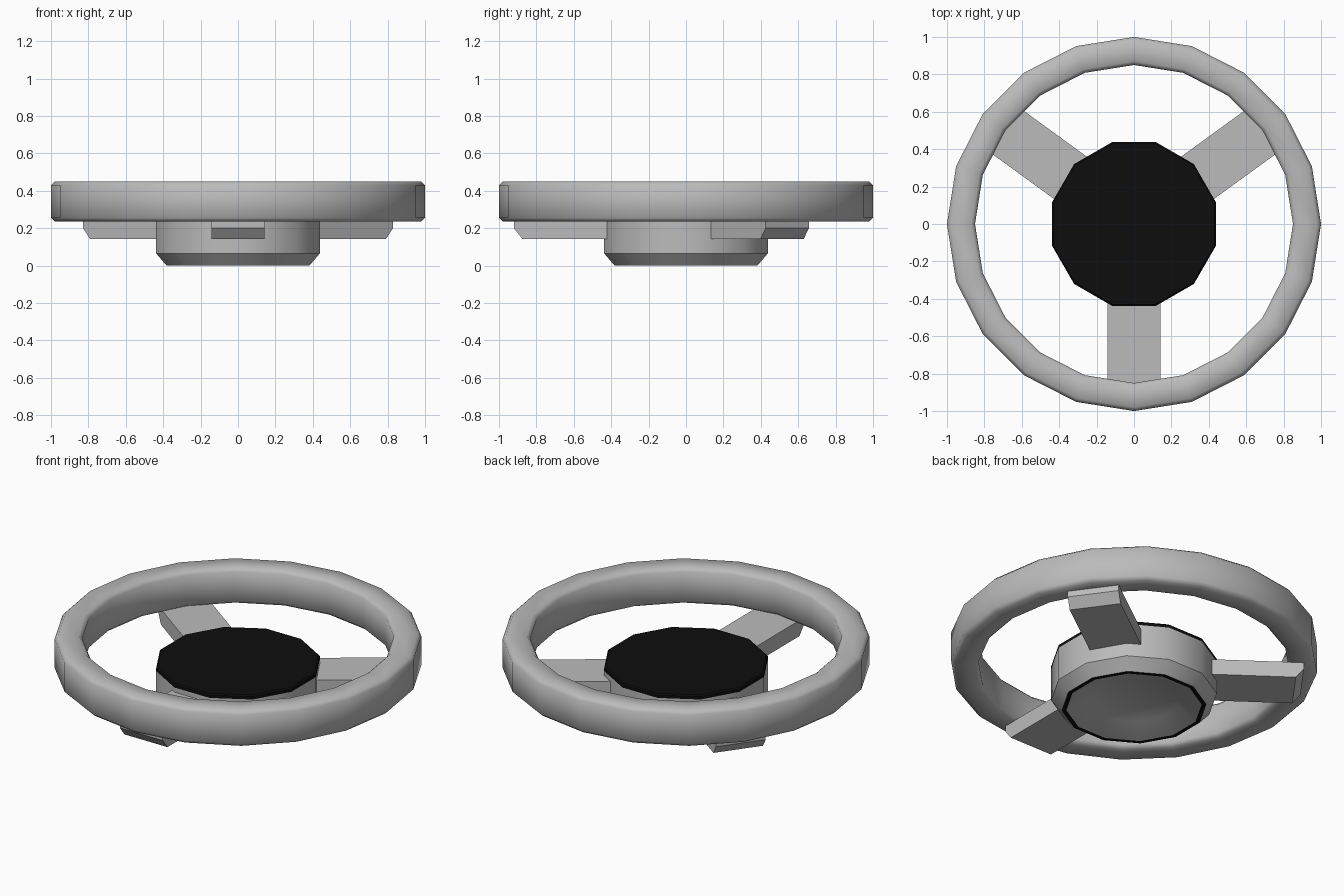
import bpy
import math
from mathutils import Matrix

cube = bpy.data.objects.get("Cube")
if cube:
    bpy.data.objects.remove(cube, do_unlink=True)


def make_material(name, value):
    mat = bpy.data.materials.new(name)
    mat.use_nodes = True
    colour = (value, value, value, 1)
    mat.diffuse_color = colour
    mat.node_tree.nodes["Principled BSDF"].inputs["Base Color"].default_value = colour
    return mat


grey = make_material("grey", 0.5)
black = make_material("black", 0.004)


def add_object(name, verts, faces, mat, smooth_angle=None):
    mesh = bpy.data.meshes.new(name)
    mesh.from_pydata(verts, [], faces)
    mesh.materials.append(mat)
    obj = bpy.data.objects.new(name, mesh)
    bpy.context.collection.objects.link(obj)
    bpy.ops.object.select_all(action="DESELECT")
    obj.select_set(True)
    bpy.context.view_layer.objects.active = obj
    if smooth_angle:
        bpy.ops.object.shade_smooth_by_angle(angle=math.radians(smooth_angle))
    return obj


def lathe(name, profile, sides, mat, start=0, closed=False, smooth_angle=35):
    """Turn a (radius, z) profile, listed from the outer bottom upward, about z."""
    n = len(profile)
    verts = []
    for s in range(sides):
        a = math.radians(start) + math.tau * s / sides
        verts += [(r * math.cos(a), r * math.sin(a), z) for r, z in profile]
    faces = []
    for s in range(sides):
        t = (s + 1) % sides
        for i in range(n if closed else n - 1):
            j = (i + 1) % n
            faces.append((s * n + i, t * n + i, t * n + j, s * n + j))
    if not closed:
        faces.append([s * n + n - 1 for s in range(sides)])
        faces.append([s * n for s in reversed(range(sides))])
    return add_object(name, verts, faces, mat, smooth_angle)


# Rim with softened edges
LOW, HIGH, B = 0.235, 0.45, 0.02
lathe("rim", [(1 - B, LOW), (1, LOW + B), (1, HIGH - B), (1 - B, HIGH),
              (0.85 + B, HIGH), (0.85, HIGH - B), (0.85, LOW + B), (0.85 + B, LOW)],
      20, grey, closed=True, smooth_angle=60)

# Hub: recessed underside, chamfered lower edge and straight wall
hub = lathe("hub", [(0.26, 0.06), (0.37, 0), (0.395, 0), (0.453, 0.065), (0.453, 0.265)],
            12, grey, start=15)

# Black lip around the recess
hub.data.materials.append(black)
for face in hub.data.polygons:
    if face.center.z < 0.005:
        face.material_index = 1

# Centre pad
lathe("centre_pad", [(0.453, 0.265), (0.453, 0.282), (0.445, 0.289)], 12, black, start=15)

# Three spokes with a chamfered outer end
side = [(0.3, 0.143), (0.875, 0.143), (0.92, 0.2), (0.92, 0.237), (0.3, 0.237)]
n = len(side)
for name, angle in (("left_spoke", 36), ("right_spoke", 144), ("front_spoke", 270)):
    verts = [(x, y, z) for y in (-0.143, 0.143) for x, z in side]
    faces = [list(range(n)), list(reversed(range(n, 2 * n)))]
    faces += [(i, i + n, (i + 1) % n + n, (i + 1) % n) for i in range(n)]
    spoke = add_object(name, verts, faces, grey)
    spoke.data.transform(Matrix.Rotation(math.radians(angle), 4, "Z"))
